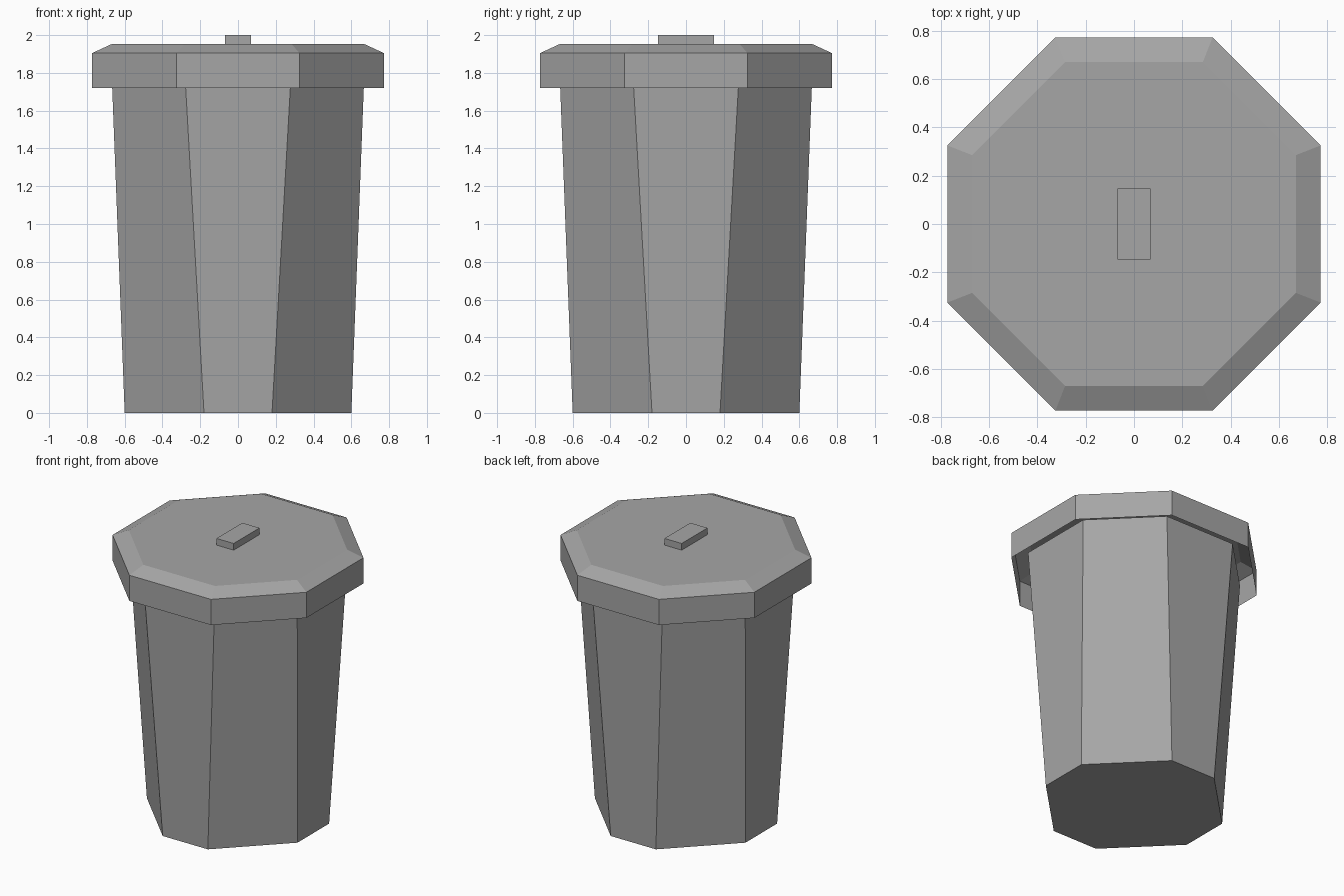
import bpy
import bmesh

cube = bpy.data.objects.get("Cube")
if cube:
    bpy.data.objects.remove(cube, do_unlink=True)

grey = bpy.data.materials.new("bin grey")
grey.use_nodes = True
colour = (0.38, 0.38, 0.38, 1)
grey.diffuse_color = colour
bsdf = next(n for n in grey.node_tree.nodes if n.type == 'BSDF_PRINCIPLED')
bsdf.inputs["Base Color"].default_value = colour
bsdf.inputs["Roughness"].default_value = 0.8


def octagon(half, flat):
    """Square of half-width `half` whose sides keep a flat of half-length `flat`."""
    quarter = [(half, -flat), (half, flat)]
    points = []
    for _ in range(4):
        points += quarter
        quarter = [(-y, x) for x, y in quarter]
    return points


def loft(name, levels, cap_bottom=False, cap_top=False):
    """Skin stacked octagons given as (z, half, flat), from bottom to top."""
    bm = bmesh.new()
    rings = [[bm.verts.new((x, y, z)) for x, y in octagon(half, flat)]
             for z, half, flat in levels]
    for low, high in zip(rings, rings[1:]):
        for i in range(8):
            j = (i + 1) % 8
            bm.faces.new((low[i], low[j], high[j], high[i]))
    if cap_bottom:
        bm.faces.new(rings[0][::-1])
    if cap_top:
        bm.faces.new(rings[-1])
    return finish(name, bm)


def finish(name, bm):
    mesh = bpy.data.meshes.new(name)
    bm.to_mesh(mesh)
    bm.free()
    mesh.materials.append(grey)
    obj = bpy.data.objects.new(name, mesh)
    bpy.context.collection.objects.link(obj)
    return obj


# Tapered body, open under the lid
loft("bin_body", [(0, 0.6, 0.18), (1.775, 0.668, 0.28)], cap_bottom=True)

# Hollow lid with a straight skirt and bevelled top
loft("lid", [(1.72, 0.772, 0.325), (1.905, 0.772, 0.325), (1.952, 0.67, 0.285)],
     cap_top=True)

# Block handle
bm = bmesh.new()
bmesh.ops.create_cube(bm, size=1)
bmesh.ops.scale(bm, vec=(0.137, 0.294, 0.05), verts=bm.verts)
bmesh.ops.translate(bm, vec=(0, 0, 1.975), verts=bm.verts)
finish("lid_handle", bm)
